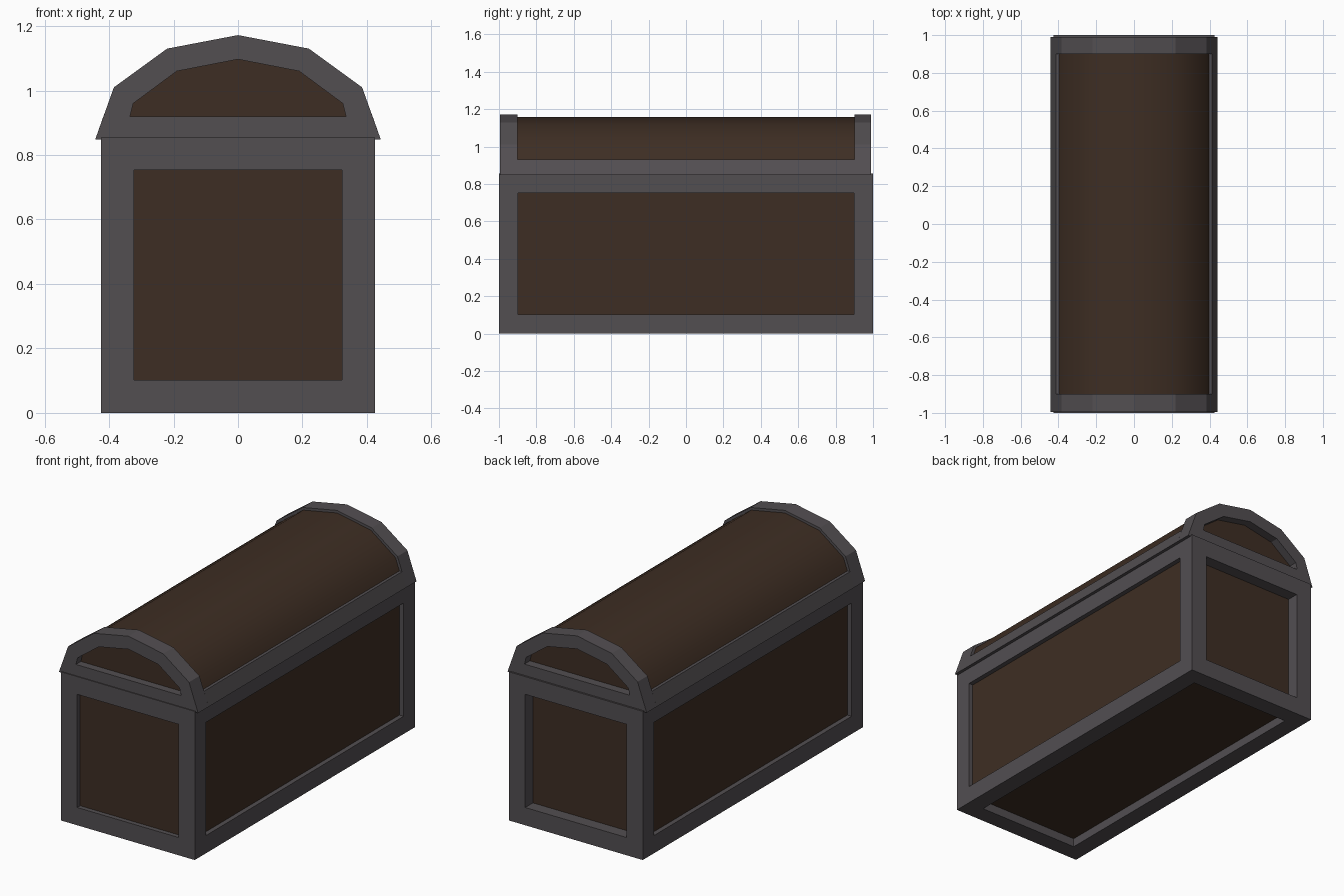
import bpy, bmesh, math
from mathutils import Vector

if "Cube" in bpy.data.objects:
    bpy.data.objects.remove(bpy.data.objects["Cube"])


def material(name, rgb):
    m = bpy.data.materials.new(name)
    m.diffuse_color = (*rgb, 1)
    m.use_nodes = True
    m.node_tree.nodes["Principled BSDF"].inputs["Base Color"].default_value = m.diffuse_color
    return m


IRON = material("dark_iron", (0.085, 0.077, 0.083))
WOOD = material("brown_wood", (0.048, 0.027, 0.017))


def finish(name, bm, mats):
    bmesh.ops.recalc_face_normals(bm, faces=bm.faces[:])
    me = bpy.data.meshes.new(name)
    bm.to_mesh(me)
    bm.free()
    for m in mats:
        me.materials.append(m)
    ob = bpy.data.objects.new(name, me)
    bpy.context.collection.objects.link(ob)
    return ob


def mirrored(half):
    """Half profile from +x foot to the crown, completed on the -x side."""
    return half + [(-x, z) for x, z in reversed(half[:-1])]


def prism(name, profile, y0, y1, mat):
    bm = bmesh.new()
    a = [bm.verts.new((x, y0, z)) for x, z in profile]
    b = [bm.verts.new((x, y1, z)) for x, z in profile]
    bm.faces.new(a)
    bm.faces.new(b)
    for i in range(len(a)):
        j = (i + 1) % len(a)
        bm.faces.new((a[i], a[j], b[j], b[i]))
    return finish(name, bm, [mat])


def ring(name, outer, inner, y0, y1, mat):
    bm = bmesh.new()
    loops = [[bm.verts.new((x, y, z)) for x, z in p]
             for p, y in ((outer, y0), (outer, y1), (inner, y1), (inner, y0))]
    n = len(outer)
    for k in range(4):
        p, q = loops[k], loops[(k + 1) % 4]
        for i in range(n):
            j = (i + 1) % n
            bm.faces.new((p[i], p[j], q[j], q[i]))
    return finish(name, bm, [mat])


# chest body: iron box with a recessed wooden panel on each side and below
W, L, H = 0.425, 1.0, 0.855
bm = bmesh.new()
bmesh.ops.create_cube(bm, size=1)
for v in bm.verts:
    v.co = Vector((v.co.x * 2 * W, v.co.y * 2 * L, (v.co.z + 0.5) * H))
bm.normal_update()
panels = [f for f in bm.faces if f.normal.z < 0.5]
bmesh.ops.inset_individual(bm, faces=panels, thickness=0.102, use_even_offset=True)
for f in panels:
    n = f.normal.copy()
    depth = 0.07 if n.y > 0.5 else 0.05 if n.z < -0.5 else 0.027
    new = bmesh.ops.extrude_discrete_faces(bm, faces=[f])["faces"][0]
    bmesh.ops.translate(bm, verts=new.verts[:], vec=-n * depth)
    new.material_index = 1
finish("chest_body", bm, [IRON, WOOD])

# lid: arched iron end frames
outer = mirrored([(0.443, 0.848), (0.385, 1.01), (0.22, 1.13), (0, 1.172)])
inner = mirrored([(0.335, 0.92), (0.325, 0.96), (0.19, 1.06), (0, 1.097)])
ring("lid_front_arch", outer, inner, -0.995, -0.9, IRON)
ring("lid_back_arch", outer, inner, 0.9, 0.99, IRON)

# lid: iron side rails
for side, s in (("right", 1), ("left", -1)):
    rail = [(0.443, 0.848), (0.414, 0.93), (0.36, 0.93), (0.36, 0.848)]
    prism("lid_rail_" + side, [(s * x, z) for x, z in rail], -0.9, 0.9, IRON)

# lid: smooth wooden barrel set just below the iron
barrel = mirrored([(0.422, 0.86), (0.372, 1.0), (0.215, 1.116), (0, 1.157)])
ob = prism("lid_barrel", barrel, -0.95, 0.94, WOOD)
ob.data.shade_smooth()
ob.data.set_sharp_from_angle(angle=math.radians(40))
